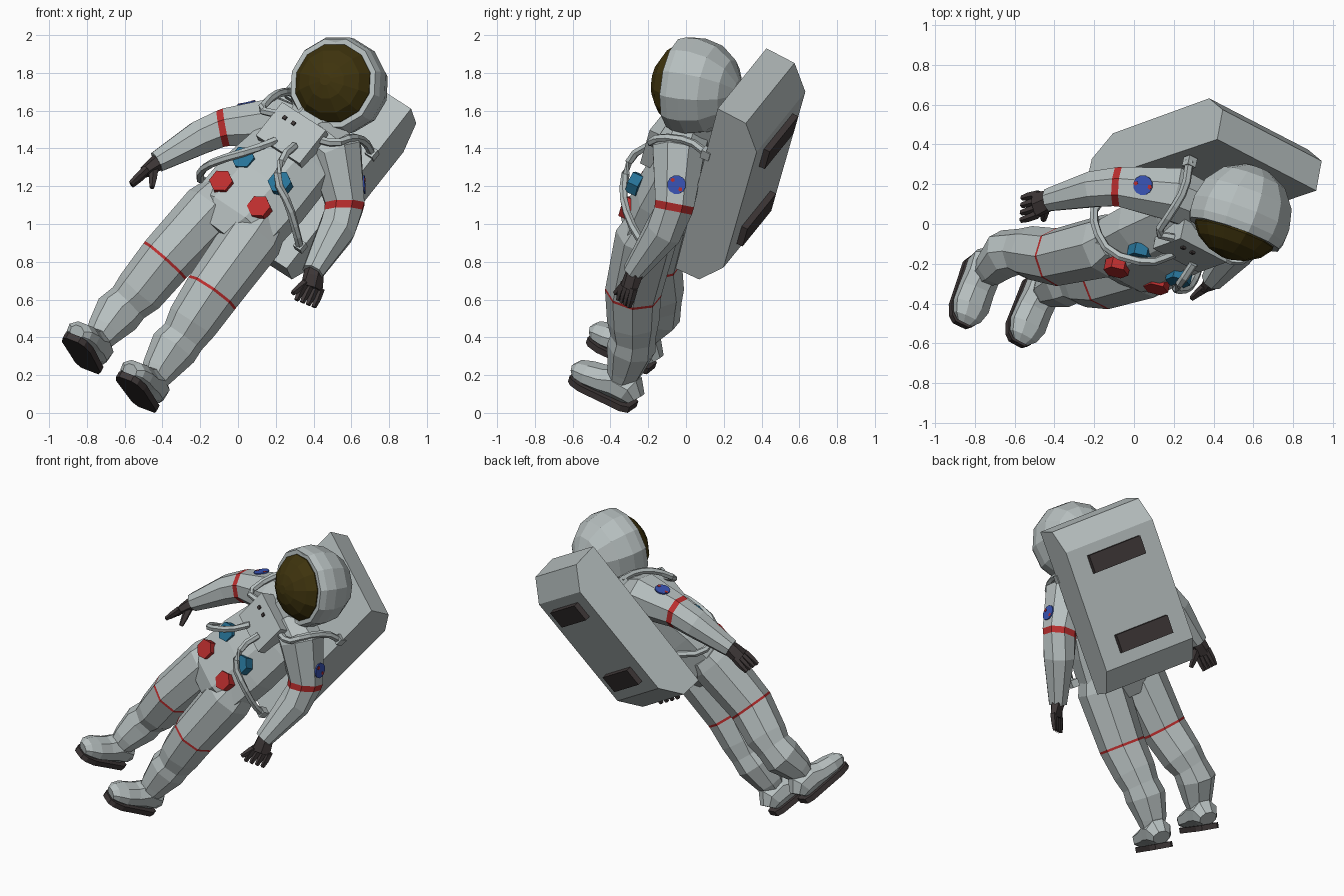
import bpy, bmesh, math
from mathutils import Vector as V


def material(name, rgb):
    m = bpy.data.materials.new(name)
    m.diffuse_color = (*rgb, 1)
    return m


WHITE = material("suit_white", (0.47, 0.52, 0.52))
DARK = material("dark_rubber", (0.05, 0.04, 0.04))
GOLD = material("visor_gold", (0.048, 0.033, 0.004))
RED = material("red", (0.5, 0.027, 0.027))
TEAL = material("teal_blue", (0.02, 0.17, 0.31))
BLUE = material("patch_blue", (0.04, 0.085, 0.45))

# Tilted body frame: UP along the spine, LEFT to +x, BACK towards the pack
UP = V((0.605, 0.22, 0.765)).normalized()
LEFT = V((0.78, -0.40, -0.49))
LEFT = (LEFT - UP * LEFT.dot(UP)).normalized()
BACK = UP.cross(LEFT)


def skin(name, rings, mats=(WHITE,), seg=None):
    """Join rings of points into a closed solid; seg maps segment -> material slot."""
    bm = bmesh.new()
    vs = [[bm.verts.new(p) for p in r] for r in rings]
    n = len(rings[0])
    for i in range(len(vs) - 1):
        for k in range(n):
            f = bm.faces.new((vs[i][k], vs[i][(k + 1) % n], vs[i + 1][(k + 1) % n], vs[i + 1][k]))
            f.material_index = (seg or {}).get(i, 0)
    bm.faces.new(vs[0])
    bm.faces.new(vs[-1])
    bmesh.ops.recalc_face_normals(bm, faces=bm.faces)
    me = bpy.data.meshes.new(name)
    bm.to_mesh(me)
    bm.free()
    for m in mats:
        me.materials.append(m)
    ob = bpy.data.objects.new(name, me)
    bpy.context.collection.objects.link(ob)
    return ob


def tube(name, stations, hint, n=8, mats=(WHITE,), seg=None):
    """Loft through (point, radius[, second radius]) stations."""
    pts = [V(s[0]) for s in stations]
    last = len(pts) - 1
    rings = []
    for i, s in enumerate(stations):
        lo, hi = max(i - 1, 0), min(i + 1, last)
        for b in seg or {}:                      # both edges of a band stay parallel
            if i in (b, b + 1):
                lo, hi = b - 1, b + 2
        t = (pts[hi] - pts[lo]).normalized()
        a = V(hint)
        a = (a - t * a.dot(t)).normalized()
        b = t.cross(a)
        ring = []
        for k in range(n):
            q = 2 * math.pi * (k + 0.5) / n
            ring.append(pts[i] + a * s[1] * math.cos(q) + b * s[-1] * math.sin(q))
        rings.append(ring)
    return skin(name, rings, mats, seg)


def disc(name, c, normal, r, h, n, mat):
    c, d = V(c), V(normal).normalized() * h / 2
    tube(name, [(c - d, r), (c + d, r)], LEFT if n == 6 else (0, 1, 0), n, (mat,))


def box(name, c, sx, sy, sz, mat):
    """Box in the body frame (left, back, up sizes)."""
    c, q = V(c), [(-1, -1), (1, -1), (1, 1), (-1, 1)]
    return skin(name, [[c + LEFT * sx / 2 * i + UP * sz / 2 * j + BACK * sy / 2 * e for i, j in q]
                       for e in (-1, 1)], (mat,))


def hose(name, pts, r=0.022):
    """Rounded hose: the path corners are cut once."""
    p = [V(q) for q in pts]
    out = [p[0]]
    for a, b in zip(p, p[1:]):
        out += [a.lerp(b, 0.25), a.lerp(b, 0.75)]
    tube(name, [(q, r) for q in out + [p[-1]]], (0.31, 0.2, 0.93), 6)


# Torso
tube("torso", [((-0.09, -0.18, 0.95), 0.13, 0.12), ((-0.02, -0.16, 1.03), 0.28, 0.175),
               ((0.13, -0.08, 1.2), 0.285, 0.18), ((0.29, 0.01, 1.37), 0.26, 0.175),
               ((0.39, 0.05, 1.5), 0.2, 0.13), ((0.47, 0.06, 1.62), 0.15, 0.13)], LEFT, 8)

# Helmet with rim and domed visor
h = V((-0.33, -0.92, 0.14)).normalized()
hc = V((0.54, 0.05, 1.747))
prof = [(-0.243, 0.07), (-0.19, 0.17), (-0.1, 0.238), (0, 0.262), (0.07, 0.258), (0.11, 0.243), (0.1, 0.212)]
tube("helmet", [(hc + h * t, r) for t, r in prof], (0, 0, 1), 12)
prof = [(0.07, 0.213), (0.115, 0.214), (0.17, 0.172), (0.215, 0.1), (0.235, 0.03)]
tube("visor", [(hc + h * t, r) for t, r in prof], (0, 0, 1), 12, (GOLD,))

# Backpack: chamfered side profile pushed across the width, with two dark panels
top_left = V((0.905, 0.18, 1.60))
W, H = 0.645, 1.07
side = [(-0.02, 0.025), (0.15, 0.015), (0.25, -0.13), (0.25, 0.14 - H), (0.14, -H), (0, -H)]
skin("backpack", [[top_left - LEFT * o + BACK * d + UP * v for d, v in side] for o in (0, W)])
for i, v in enumerate((-0.255, -0.79)):
    box(f"backpack_panel_{i}", top_left - LEFT * W / 2 + BACK * 0.262 + UP * v, 0.38, 0.045, 0.12, DARK)

# Chest control box with two small switches
cb = V((0.28, -0.158, 1.5))
box("chest_box", cb + BACK * 0.075, 0.30, 0.15, 0.23, WHITE)
for i, o in enumerate((-0.08, -0.02)):
    box(f"chest_switch_{i}", cb + LEFT * o + UP * 0.05 - BACK * 0.004, 0.02, 0.015, 0.02, DARK)

# Hexagonal connectors on the belly
for i, (p, m) in enumerate([((0.11, -0.325, 1.11), RED), ((-0.09, -0.24, 1.245), RED),
                            ((0.025, -0.17, 1.37), TEAL), ((0.22, -0.29, 1.24), TEAL)]):
    disc(f"connector_{i}", V(p) + BACK * 0.025, BACK, 0.064, 0.06, 6, m)

# Legs with a thin red thigh band
tube("left_leg", [((0.13, -0.17, 1.03), 0.14), ((0.08, -0.21, 0.95), 0.165),
                  ((-0.132, -0.278, 0.66), 0.15), ((-0.141, -0.28, 0.648), 0.15),
                  ((-0.24, -0.28, 0.5), 0.138), ((-0.29, -0.28, 0.42), 0.12),
                  ((-0.34, -0.29, 0.36), 0.13), ((-0.42, -0.325, 0.24), 0.095), ((-0.45, -0.35, 0.18), 0.07)],
     LEFT, 8, (WHITE, RED), {2: 1})
tube("right_leg", [((-0.09, -0.07, 1.16), 0.13), ((-0.14, -0.11, 1.09), 0.16),
                   ((-0.382, -0.165, 0.83), 0.146), ((-0.391, -0.167, 0.818), 0.146),
                   ((-0.52, -0.145, 0.66), 0.135), ((-0.58, -0.14, 0.6), 0.116),
                   ((-0.64, -0.15, 0.54), 0.127), ((-0.71, -0.22, 0.45), 0.095), ((-0.75, -0.25, 0.39), 0.07)],
     LEFT, 8, (WHITE, RED), {2: 1})

# Boots: rounded upper plus thin dark sole, swept from heel to toe
shape = [(0, 0.055, 0.1), (0.04, 0.082, 0.17), (0.13, 0.085, 0.18), (0.2, 0.088, 0.14),
         (0.29, 0.092, 0.12), (0.35, 0.07, 0.1), (0.375, 0.04, 0.07)]
for nm, heel, f in (("left", (-0.475, -0.28, 0.05), (-0.3, -0.85, 0.43)),
                    ("right", (-0.775, -0.18, 0.255), (-0.25, -0.87, 0.43))):
    heel, f = V(heel), V(f).normalized()
    up = V((0.42, 0.17, 0.88))
    up = (up - f * up.dot(f)).normalized()
    lat = f.cross(up)
    tube(nm + "_boot", [(heel + f * s + up * t / 2, w * 1.08, t / 2 * 1.05) for s, w, t in shape], lat)
    skin(nm + "_sole", [[heel + f * (s * 1.01) + lat * w * 0.95 * i + up * j
                         for i, j in ((-1, -0.02), (1, -0.02), (1, 0.015), (-1, 0.015))]
                        for s, w, t in shape], (DARK,))

# Arms with a red band
tube("left_arm", [((0.42, 0.01, 1.48), 0.13), ((0.52, -0.04, 1.39), 0.15),
                  ((0.565, -0.06, 1.125), 0.113), ((0.558, -0.068, 1.085), 0.109),
                  ((0.52, -0.12, 0.98), 0.104), ((0.395, -0.28, 0.76), 0.06)],
     (0, 1, 0), 8, (WHITE, RED), {2: 1})
tube("right_arm", [((0.34, 0.08, 1.5), 0.13), ((0.2, 0.15, 1.55), 0.147),
                   ((-0.06, 0.187, 1.53), 0.109), ((-0.095, 0.187, 1.52), 0.105),
                   ((-0.2, 0.175, 1.475), 0.097), ((-0.43, 0.12, 1.345), 0.06)],
     (0, 1, 0), 8, (WHITE, RED), {2: 1})

# Round shoulder patches with small red marks
for nm, c, n, o in (("left", (0.668, -0.05, 1.225), (1, -0.03, 0.03), (0, 0.02, -0.025)),
                    ("right", (0.045, 0.195, 1.656), (-0.22, 0.03, 1), (0.035, -0.01, 0.008))):
    disc(nm + "_patch", c, n, 0.05, 0.009, 12, BLUE)
    for j in (-1, 1):
        disc(f"{nm}_patch_mark_{j + 1}", V(c) + V(n).normalized() * 0.003 + V(o) * j, n, 0.012, 0.008, 5, RED)


# Gloved hands: cuff and palm, four fingers and a thumb
def hand(nm, wrist, knuckle, tip, spread, thumb):
    w, k, t, s = V(wrist), V(knuckle), V(tip), V(spread).normalized()
    tube(nm + "_palm", [(w, 0.052, 0.048), (w.lerp(k, 0.4), 0.06, 0.042), (k, 0.068, 0.032)], s, 6, (DARK,))
    for i in range(4):
        o = s * (i - 1.5) * 0.034
        tube(f"{nm}_finger_{i}", [(k + o - (t - k) * 0.2, 0.022), (k.lerp(t, 0.5) + o * 1.1, 0.02),
                                  (t + o * 1.1, 0.014)], s, 5, (DARK,))
    m = w.lerp(k, 0.4)
    tube(nm + "_thumb", [(m, 0.028), (m.lerp(V(thumb), 0.6), 0.023), (thumb, 0.014)], s, 5, (DARK,))


hand("left", (0.405, -0.265, 0.775), (0.39, -0.305, 0.675), (0.355, -0.33, 0.595), (0.75, 0.45, -0.3),
     (0.29, -0.375, 0.65))
hand("right", (-0.41, 0.125, 1.355), (-0.495, 0.095, 1.29), (-0.565, 0.075, 1.225), (0.05, 1, -0.1),
     (-0.455, 0.02, 1.21))

# Hoses and shoulder straps
hose("right_hose", [(0.2, -0.15, 1.46), (0.08, -0.2, 1.41), (-0.12, -0.15, 1.35), (-0.2, -0.02, 1.3),
                    (-0.2, 0.1, 1.24), (-0.05, 0.2, 1.23)])
hose("left_hose", [(0.3, -0.2, 1.43), (0.24, -0.29, 1.38), (0.2, -0.33, 1.25), (0.27, -0.33, 1.12),
                   (0.31, -0.27, 0.97), (0.33, -0.2, 0.89)])
box("hose_end", (0.33, -0.2, 0.9), 0.05, 0.05, 0.05, WHITE)
hose("left_strap", [(0.40, -0.14, 1.47), (0.52, -0.2, 1.44), (0.6, -0.14, 1.48), (0.67, 0.02, 1.46), (0.71, 0.11, 1.39)])
hose("right_strap", [(0.2, -0.07, 1.6), (0.11, -0.05, 1.62), (0.19, 0.06, 1.7), (0.26, 0.18, 1.72), (0.28, 0.32, 1.71)])
box("left_strap_end", (0.71, 0.11, 1.39), 0.05, 0.05, 0.05, WHITE)
box("right_strap_end", (0.28, 0.31, 1.70), 0.05, 0.05, 0.05, WHITE)

# Stand the figure on the ground plane
low = min(v.co.z for o in bpy.data.objects for v in o.data.vertices)
for o in bpy.data.objects:
    for v in o.data.vertices:
        v.co.z -= low
